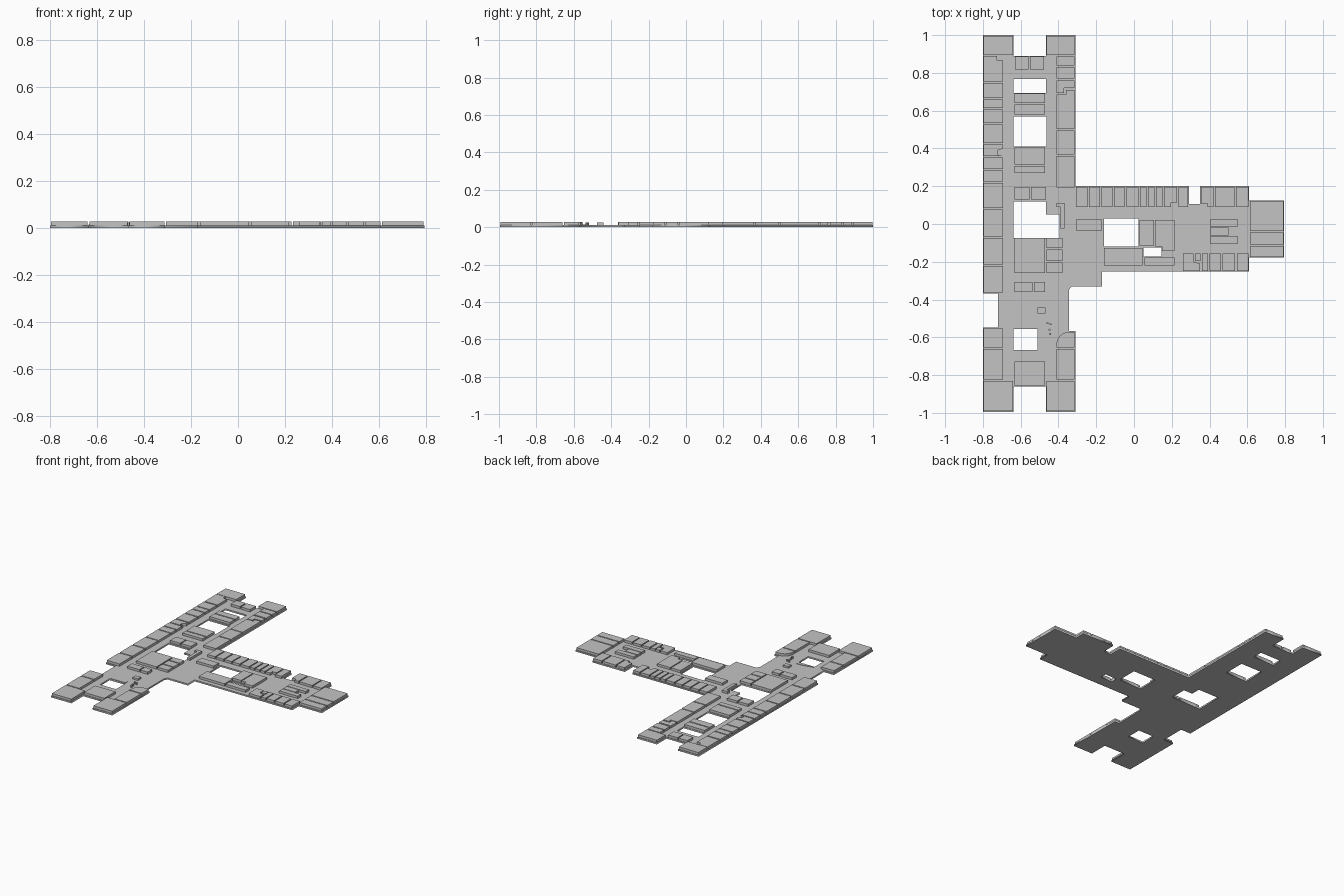
import bpy, bmesh, math

cube = bpy.data.objects.get("Cube")
if cube:
    bpy.data.objects.remove(cube)

FLOOR_TOP, ROOM_TOP, GAP = 0.011, 0.028, 0.004

grey = bpy.data.materials.new("plain grey")
grey.use_nodes = True
grey.diffuse_color = (0.55, 0.55, 0.55, 1)
shader = next(n for n in grey.node_tree.nodes if n.type == 'BSDF_PRINCIPLED')
shader.inputs["Base Color"].default_value = grey.diffuse_color
shader.inputs["Roughness"].default_value = 0.8


def finish(name, bm):
    bmesh.ops.recalc_face_normals(bm, faces=bm.faces)
    mesh = bpy.data.meshes.new(name)
    bm.to_mesh(mesh)
    bm.free()
    mesh.materials.clear()
    mesh.materials.append(grey)
    obj = bpy.data.objects.new(name, mesh)
    bpy.context.collection.objects.link(obj)
    return obj


def rect(left, right, low, high, gap=0):
    left, right, low, high = left + gap, right - gap, low + gap, high - gap
    return [(left, low), (right, low), (right, high), (left, high)]


def prisms(name, outlines, top=ROOM_TOP):
    """Raise each outline from inside the floor to the given top."""
    bm = bmesh.new()
    for outline in outlines:
        face = bm.faces.new([bm.verts.new((x, y, FLOOR_TOP - 0.002)) for x, y in outline])
        up = bmesh.ops.extrude_face_region(bm, geom=[face], use_keep_orig=True)["geom"]
        for v in up:
            if isinstance(v, bmesh.types.BMVert):
                v.co.z = top
    return finish(name, bm)


def column(name, left, right, cuts):
    """Rooms stacked along y between successive cuts."""
    prisms(name, [rect(left, right, b, a, GAP) for a, b in zip(cuts, cuts[1:])])


def row(name, low, high, cuts):
    """Rooms side by side along x between successive cuts."""
    prisms(name, [rect(a, b, low, high, GAP) for a, b in zip(cuts, cuts[1:])])


def slab(name, outlines, thickness):
    """Filled flat plate; inner outlines become openings."""
    curve = bpy.data.curves.new(name, 'CURVE')
    curve.dimensions, curve.fill_mode = '2D', 'BOTH'
    curve.extrude = thickness / 2
    for outline in outlines:
        spline = curve.splines.new('POLY')
        spline.points.add(len(outline) - 1)
        for point, (x, y) in zip(spline.points, outline):
            point.co = (x, y, 0, 1)
        spline.use_cyclic_u = True
    helper = bpy.data.objects.new(name + "_outline", curve)
    bpy.context.collection.objects.link(helper)
    graph = bpy.context.evaluated_depsgraph_get()
    mesh = bpy.data.meshes.new_from_object(helper.evaluated_get(graph))
    bm = bmesh.new()
    bm.from_mesh(mesh)
    bpy.data.objects.remove(helper)
    bpy.data.meshes.remove(mesh)
    bmesh.ops.remove_doubles(bm, verts=bm.verts, dist=0.0001)
    bmesh.ops.translate(bm, verts=bm.verts, vec=(0, 0, thickness / 2))
    return finish(name, bm)


# Main lines of the plan
WEST, WEST_IN = -.8, -.69
EAST_IN, EAST = -.415, -.31
MID_L, MID_R = -.637, -.467
WING_END, TIP = .61, .795

# Floor with its courtyards
boundary = [
    (WEST, 1), (MID_L, 1), (MID_L, .89), (MID_R, .89), (MID_R, 1), (EAST, 1),
    (EAST, .2), (.29, .2), (.29, .105), (.35, .105), (.35, .2), (WING_END, .2),
    (WING_END, .125), (TIP, .125), (TIP, -.178), (WING_END, -.178),
    (WING_END, -.252), (-.17, -.252), (-.17, -.33), (-.33, -.33), (-.345, -.35),
    (-.345, -.567), (EAST, -.567), (EAST, -.995), (MID_R, -.995), (MID_R, -.86),
    (MID_L, -.86), (MID_L, -.995), (WEST, -.995), (WEST, -.547), (-.72, -.547),
    (-.72, -.367), (WEST, -.367)]
courtyards = [
    rect(MID_L, MID_R, .693, .767),
    rect(MID_L, -.463, .41, .57),
    [(MID_L, .12), (MID_L, -.073), (-.395, -.073), (-.395, .05), (MID_R, .05), (MID_R, .12)],
    rect(-.16, .025, -.12, .03),
    rect(.05, .145, -.172, -.125),
    rect(MID_L, -.51, -.667, -.557)]
slab("floor", [boundary] + courtyards, FLOOR_TOP)

# Large corner rooms at both ends of the long wing
prisms("corner_rooms", [rect(l, r, low, high, GAP)
                        for l, r in ((WEST, MID_L), (MID_R, EAST))
                        for low, high in ((.89, 1), (-.995, -.827))])

# Rooms along the outer side of the long wing
prisms("stepped_west_room", [[(WEST + GAP, .89), (WEST + GAP, .755), (WEST_IN - GAP, .755),
                              (WEST_IN - GAP, .865), (-.725, .865), (-.725, .89)]])
column("west_rooms", WEST, WEST_IN, [.75, .663, .61, .53, .425])
prisms("notched_west_room", [[(WEST + GAP, .42), (WEST + GAP, .36), (WEST_IN - GAP, .36),
                              (-.72, .365), (-.72, .39), (WEST_IN - GAP, .4), (WEST_IN - GAP, .42)]])
column("lower_west_rooms", WEST, WEST_IN, [.355, .287, .222, .08, -.07, -.218, -.367])
column("south_west_rooms", WEST, WEST_IN, [-.55, -.657, -.827])

# Rooms along the inner side of the long wing
column("inner_rooms", EAST_IN, EAST, [.89, .835, .767])
prisms("stepped_inner_rooms", [
    [(-.411, .76), (-.411, .693), (-.37, .693), (-.37, .72), (-.315, .72), (-.315, .76)],
    [(-.411, .685), (-.411, .503), (-.315, .503), (-.315, .71), (-.36, .71), (-.36, .685)]])
column("lower_inner_rooms", EAST_IN, EAST, [.5, .365, .19])
column("south_inner_room", EAST_IN, EAST, [-.657, -.827])
arc = [(-.345 - .066 * math.sin(t * math.pi / 16), -.64 + .068 * math.cos(t * math.pi / 16))
       for t in range(9)]
prisms("rounded_room", [[(EAST - GAP, -.572)] + arc + [(-.411, -.653), (EAST - GAP, -.653)]])

# Rooms between the courtyards
row("north_middle_rooms", .815, .89, [-.635, -.555, -.473])
column("upper_middle_rooms", MID_L, MID_R, [.695, .637, .575])
column("centre_middle_rooms", MID_L, MID_R, [.41, .31, .265])
row("paired_middle_rooms", .125, .2, [MID_L, -.55, -.463])
column("hall", MID_L, MID_R, [-.071, -.264])
column("hall_side_rooms", MID_R, -.374, [-.071, -.13, -.2, -.264])
row("small_middle_rooms", -.364, -.304, [MID_L, -.534, -.467])
column("south_middle_room", MID_L, MID_R, [-.725, -.86])
prisms("courtyard_side_room", [[(-.41, .112), (-.41, .09), (-.39, .09), (-.39, -.025),
                                (-.367, -.025), (-.367, .112)]])

# Foyer details: desk, curved bench and posts
prisms("foyer_desk", [rect(-.51, -.468, -.475, -.442)], .024)
prisms("curved_bench", [[(MID_L, -.555), (-.512, -.555), (-.512, -.53), (-.55, -.532),
                         (-.6, -.54), (MID_L, -.55)]], .014)
posts = [(-.458, -.525), (-.442, -.53), (-.447, -.56), (-.444, -.582)]
prisms("foyer_posts", [[(x + .006 * math.cos(a * math.pi / 4), y + .006 * math.sin(a * math.pi / 4))
                        for a in range(8)] for x, y in posts], .026)

# Rooms along the back of the side wing
row("wing_back_rooms", .085, .2, [EAST, -.243, -.175, -.11, -.045, .028, .07, .113, .155])
prisms("stepped_back_rooms", [
    [(.159, .196), (.159, .089), (.195, .089), (.195, .115), (.227, .115), (.227, .196)],
    [(.356, .196), (.356, .109), (.39, .109), (.39, .09), (.42, .09), (.42, .196)]])
row("back_gap_room", .085, .2, [.231, .289])
row("wing_back_end_rooms", .085, .2, [.424, .535, WING_END])

# Rooms along the front of the side wing
prisms("stepped_front_rooms", [
    [(.26, -.157), (.26, -.248), (.35, -.248), (.35, -.21), (.315, -.2), (.315, -.157)],
    rect(.322, .353, -.195, -.157)])
row("wing_front_rooms", -.252, -.153, [.355, .397, .465, .54, WING_END])

# Rooms in the middle of the side wing
prisms("wing_middle_rooms", [
    rect(-.307, -.17, -.035, .024),
    rect(.03, .105, -.115, .022),
    [(.112, .022), (.112, -.118), (.147, -.118), (.147, -.142), (.215, -.142), (.215, .022)],
    rect(-.16, .046, -.22, -.126),
    rect(.055, .215, -.22, -.177)])
prisms("wing_island_rooms", [rect(.402, .55, -.012, .024), rect(.402, .5, -.06, -.018),
                             rect(.402, .55, -.103, -.066)])

# Three rooms at the tip of the side wing
column("tip_rooms", WING_END, TIP, [.125, -.04, -.112, -.178])
